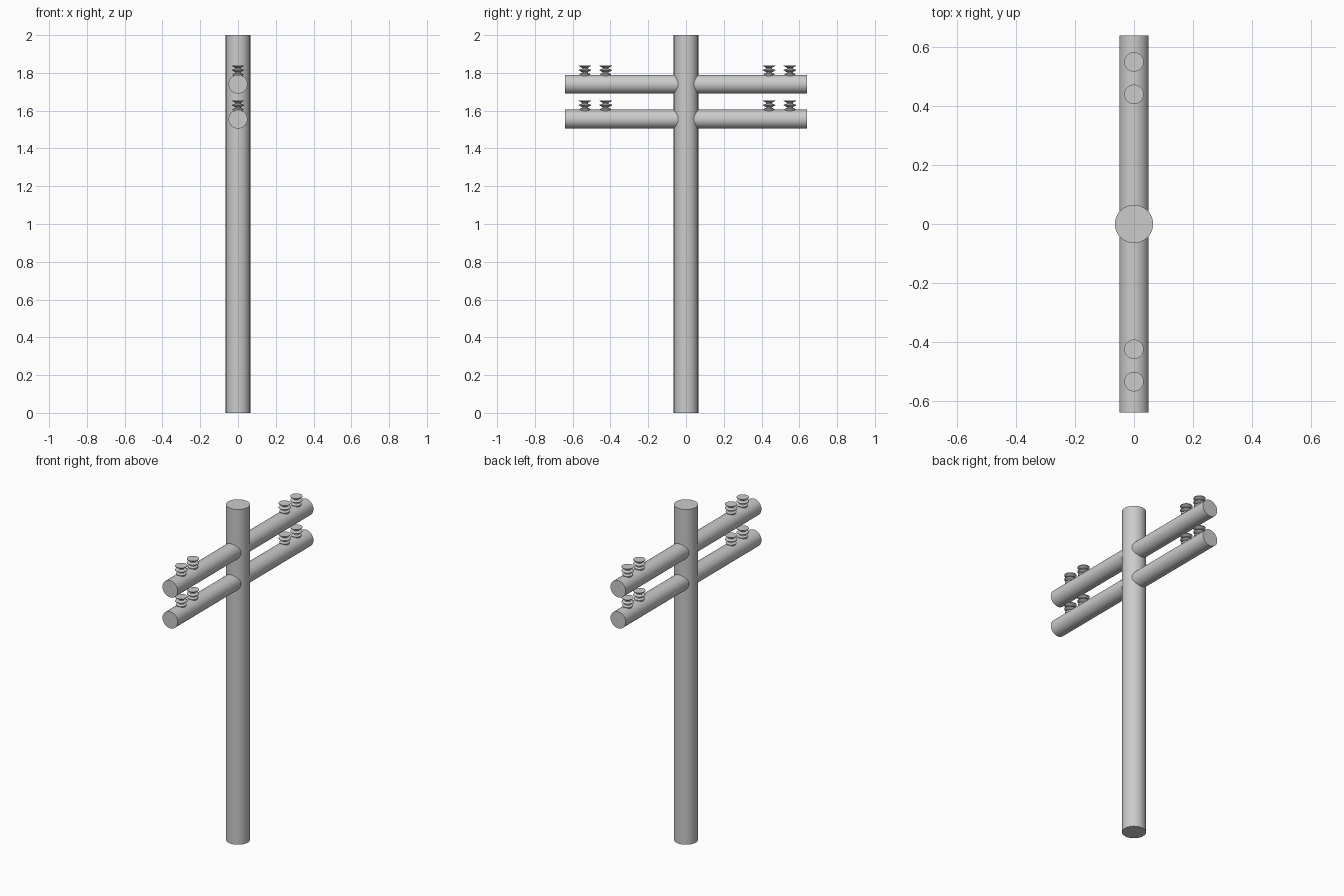
import bpy, bmesh, math

if "Cube" in bpy.data.objects:
    bpy.data.objects.remove(bpy.data.objects["Cube"])

ARM_R = 0.05


def finish(obj):
    bpy.ops.object.select_all(action='DESELECT')
    obj.select_set(True)
    bpy.context.view_layer.objects.active = obj
    bpy.ops.object.shade_smooth_by_angle(angle=math.radians(35))


def cylinder(name, r, length, loc, rot=(0, 0, 0)):
    bpy.ops.mesh.primitive_cylinder_add(vertices=48, radius=r, depth=length,
                                        location=loc, rotation=rot)
    obj = bpy.context.object
    obj.name = name
    finish(obj)


def lathe(name, profile, loc, n=32):
    bm = bmesh.new()
    vs = [bm.verts.new((r, 0, z)) for r, z in profile]
    es = [bm.edges.new(p) for p in zip(vs, vs[1:])]
    bmesh.ops.spin(bm, geom=vs + es, cent=(0, 0, 0), axis=(0, 0, 1),
                   angle=math.tau, steps=n, use_duplicate=False)
    bmesh.ops.remove_doubles(bm, verts=bm.verts, dist=1e-5)
    bmesh.ops.recalc_face_normals(bm, faces=bm.faces)
    me = bpy.data.meshes.new(name)
    bm.to_mesh(me)
    bm.free()
    obj = bpy.data.objects.new(name, me)
    bpy.context.collection.objects.link(obj)
    obj.location = loc
    finish(obj)


# Insulator: stem with three flared discs, measured from the arm axis
insulator = [(0, 0.035), (0.018, 0.035), (0.025, 0.044), (0.029, 0.052),
             (0.029, 0.054), (0.016, 0.060), (0.016, 0.064),
             (0.033, 0.073), (0.033, 0.076), (0.016, 0.082), (0.016, 0.087),
             (0.033, 0.097), (0.033, 0.100), (0, 0.100)]

# Upright pole
cylinder("pole", 0.065, 2.0, (0, 0, 1.0))

# Two crossarms, each carrying four insulators
for level, z in (("upper", 1.74), ("lower", 1.555)):
    cylinder(f"{level}_crossarm", ARM_R, 1.28, (0, 0, z), (math.pi / 2, 0, 0))
    for i, y in enumerate((-0.535, -0.425, 0.44, 0.55)):
        lathe(f"{level}_insulator_{i + 1}", insulator, (0, y, z))
